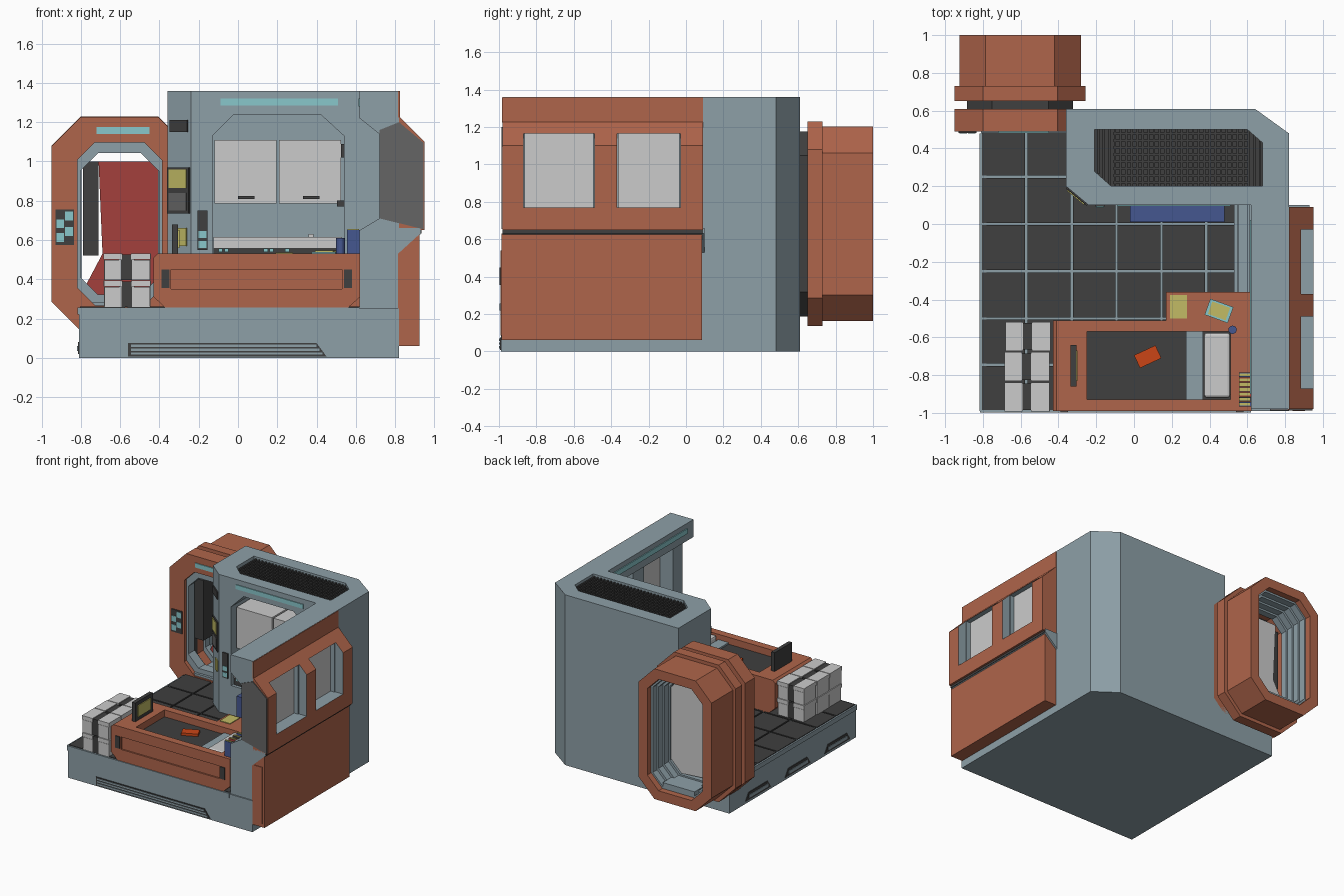
import bpy, bmesh, math, random
from mathutils import Matrix, Vector

random.seed(4)
if "Cube" in bpy.data.objects:
    bpy.data.objects.remove(bpy.data.objects["Cube"])


def material(name, r, g, b):
    m = bpy.data.materials.new(name)
    m.use_nodes = True
    m.diffuse_color = (r, g, b, 1)
    m.node_tree.nodes["Principled BSDF"].inputs["Base Color"].default_value = (r, g, b, 1)
    return m


STEEL = material("blue grey", .27, .35, .39)
RUST = material("rust orange", .43, .13, .07)
DARK = material("charcoal", .05, .05, .05)
LIGHT = material("light grey", .6, .6, .6)
CYAN = material("cyan light", .25, .57, .6)
YELLOW = material("yellow", .54, .5, .13)
RED = material("red", .37, .05, .045)
BLUE = material("blue", .06, .095, .28)
FLAME = material("orange red", .6, .06, .008)
GREY = material("mid grey", .13, .13, .13)


def finish(name, mat, bm):
    bmesh.ops.recalc_face_normals(bm, faces=bm.faces)
    me = bpy.data.meshes.new(name)
    bm.to_mesh(me)
    bm.free()
    me.materials.append(mat)
    ob = bpy.data.objects.new(name, me)
    bpy.context.scene.collection.objects.link(ob)
    return ob


def place(p, axis, t):
    return {"x": (t, p[0], p[1]), "y": (p[0], t, p[1]), "z": (p[0], p[1], t)}[axis]


def prism(name, mat, pts, axis, a, b):
    bm = bmesh.new()
    ends = [[bm.verts.new(place(p, axis, t)) for p in pts] for t in (a, b)]
    for e in ends:
        bm.faces.new(e)
    for i in range(len(pts)):
        j = (i + 1) % len(pts)
        bm.faces.new((ends[0][i], ends[0][j], ends[1][j], ends[1][i]))
    return finish(name, mat, bm)


def box(name, mat, x, y, z, turn=0):
    mid = Vector(((x[0] + x[1]) / 2, (y[0] + y[1]) / 2, (z[0] + z[1]) / 2))
    size = (x[1] - x[0], y[1] - y[0], z[1] - z[0], 1)
    bm = bmesh.new()
    bmesh.ops.create_cube(bm, size=1, matrix=Matrix.Translation(mid)
                          @ Matrix.Rotation(math.radians(turn), 4, "Z") @ Matrix.Diagonal(size))
    return finish(name, mat, bm)


def octagon(cx, cz, w, h, c):
    return [(cx + sx * (w - (c if k else 0)), cz + sz * (h - (0 if k else c)))
            for sx, sz, order in ((1, 1, (0, 1)), (-1, 1, (1, 0)), (-1, -1, (0, 1)), (1, -1, (1, 0)))
            for k in order]


def ring(name, mat, y0, y1, outer, inner):
    bm = bmesh.new()
    loops = [[bm.verts.new((p[0], y, p[1])) for p in octagon(-.603, .682, *o)]
             for o, y in ((outer, y0), (outer, y1), (inner, y1), (inner, y0))]
    for k in range(4):
        a, b = loops[k], loops[(k + 1) % 4]
        for i in range(8):
            j = (i + 1) % 8
            bm.faces.new((a[i], a[j], b[j], b[i]))
    return finish(name, mat, bm)


def cut(ob, cutter, mat):
    # The cut faces take the second material slot
    if len(ob.data.materials) < 2:
        ob.data.materials.append(mat)
    cutter.data.materials.clear()
    cutter.data.materials.append(ob.data.materials[0])
    cutter.data.materials.append(mat)
    for p in cutter.data.polygons:
        p.material_index = 1
    cutter.hide_render = True
    mod = ob.modifiers.new("opening", "BOOLEAN")
    mod.operation, mod.solver, mod.object = "DIFFERENCE", "EXACT", cutter
    bpy.context.view_layer.objects.active = ob
    bpy.ops.object.modifier_apply(modifier=mod.name)
    bpy.data.objects.remove(cutter)


# Base, rim and tiled floor
prism("base", STEEL, [(-.81, -.99), (.82, -.99), (.82, .48), (.64, .61), (-.81, .61)], "z", 0, .25)
box("base_rim", STEEL, (-.815, .62), (-.997, -.95), (.22, .257))
box("base_side_rim", STEEL, (-.817, -.78), (-.99, .48), (.22, .257))
edges_x = [-.81, -.57, -.33, -.093, .145, .383, .62]
edges_y = [-.99, -.745, -.5, -.25, 0, .25, .49]
for x0, x1 in zip(edges_x, edges_x[1:]):
    for y0, y1 in zip(edges_y, edges_y[1:]):
        box("floor_tile", DARK, (x0 + .006, x1 - .006), (y0 + .006, y1 - .006), (.245, .262))
prism("base_vent", DARK, [(-.56, .008), (.45, .008), (.4, .075), (-.56, .075)], "y", -.995, -.985)
for k in range(3):
    box("base_vent_slat", STEEL, (-.545, .43 - k * .015), (-.999, -.99), (.016 + k * .02, .028 + k * .02))
for y in (-.75, -.25, .25):
    prism("side_vent", DARK, [(y - .16, .02), (y + .16, .02), (y + .12, .08), (y - .12, .08)], "x", -.815, -.805)
    box("side_vent_slat", STEEL, (-.819, -.81), (y - .12, y + .12), (.035, .06))

# Back wall with cabinet niche and roof grille
wall = prism("back_wall", STEEL, [(-.36, .61), (.64, .61), (.82, .48), (.82, .1), (-.24, .1), (-.36, .2)], "z", .25, 1.36)
niche = [(-.13, .5), (.54, .5), (.54, 1.13), (.42, 1.24), (-.02, 1.24), (-.13, 1.13)]
cut(wall, prism("niche_cutter", STEEL, niche, "y", .05, .4), STEEL)
grille = [(-.12, .2), (.68, .2), (.68, .43), (.6, .5), (-.21, .5), (-.21, .28)]
cut(wall, prism("grille_cutter", STEEL, grille, "z", 1.31, 1.4), STEEL)
prism("grille_bed", DARK, grille, "z", 1.305, 1.315)
for k in range(30):
    x = -.195 + k * .0295
    box("grille_bar", DARK, (x, x + .012), (max(.2, .28 - (x + .21)), min(.5, .5 - (x - .6))), (1.31, 1.345))
for k in range(8):
    box("grille_cross_bar", DARK, (-.11, .6), (.215 + k * .037, .225 + k * .037), (1.31, 1.34))
for x in (-.12, .21):
    box("cabinet_door", LIGHT, (x, x + .315), (.15, .39), (.785, 1.11))
for x in (0, .33):
    box("cabinet_handle", DARK, (x, x + .085), (.14, .152), (.81, .825))
box("counter", LIGHT, (-.125, .53), (.12, .39), (.56, .615))
box("counter_front", DARK, (-.125, .535), (.125, .39), (.5, .56))
for x in (-.1, -.07, .13, .16, .24):
    box("counter_light", CYAN, (x, x + .022), (.117, .126), (.54, .556))
box("tap", LIGHT, (.36, .385), (.13, .15), (.6, .63))
box("niche_fitting", DARK, (.525, .54), (.11, .16), (1.02, 1.09))
box("niche_hinge", DARK, (.505, .54), (.11, .14), (.77, .8))
box("bench", BLUE, (-.02, .48), (.01, .1), (.26, .48))
box("wall_light", CYAN, (-.09, .51), (.094, .102), (1.285, 1.32))
box("switch_panel", DARK, (-.205, -.155), (.092, .102), (.55, .75))
for z in (.56, .61):
    box("switch_light", CYAN, (-.2, -.16), (.088, .094), (z, z + .035))


# Fittings on the angled wall corner
def corner_plate(name, mat, x0, x1, z0, z1, depth):
    x = (x0 + x1) / 2
    y = .1 - (x + .24) * .1 / .12
    half = (x1 - x0) * .65
    box(name, mat, (x - half, x + half), (y - depth, y + depth), (z0, z1), -39.8)


corner_plate("corner_console", DARK, -.355, -.245, .735, .97, .01)
corner_plate("console_screen", YELLOW, -.345, -.255, .865, .96, .015)
corner_plate("console_keys", GREY, -.345, -.255, .75, .84, .014)
corner_plate("corner_vent", DARK, -.345, -.255, 1.15, 1.21, .008)
corner_plate("corner_sign", YELLOW, -.3, -.26, .57, .66, .008)

# Side wall, window bay and lower hull panel
Y0, Y1 = -.98, .1
side = prism("side_wall", STEEL, [(.62, .25), (.82, .25), (.82, .53), (.93, .63), (.93, .66), (.82, .66), (.82, 1.36),
             (.62, 1.36), (.62, 1.22), (.72, 1.14), (.72, .71), (.62, .65)], "y", Y0, Y1)
bay = prism("window_bay", RUST, [(.82, .65), (.95, .65), (.95, 1.1), (.82, 1.23)], "y", Y0, Y1 - .01)
for y0, y1 in ((-.87, -.49), (-.37, -.03)):
    for part in (side, bay):
        cut(part, box("window_cutter", STEEL, (.68, 1), (y0, y1), (.77, 1.165)), STEEL)
    box("window_glass", LIGHT, (.835, .845), (y0, y1), (.77, 1.165))
    for y in (y0, y1):
        box("window_jamb", STEEL, (.72, .88), (y - .008, y + .008), (.77, 1.165))
prism("bay_end", GREY, [(.72, .71), (.945, .655), (.945, 1.095), (.82, 1.2), (.72, 1.16)], "y", -.987, -.978)
box("upper_hull_panel", RUST, (.815, .824), (Y0 - .004, .09), (1.225, 1.358))
box("hull_groove", DARK, (.92, .934), (Y0, .09), (.632, .65))
prism("lower_hull_panel", RUST, [(.815, .06), (.925, .06), (.925, .63), (.815, .53)], "y", -.986, .085)
box("hull_panel_inset", RUST, (.84, .905), (-.991, -.98), (.085, .54))
box("side_wall_light", CYAN, (.613, .622), (-.9, .02), (1.28, 1.32))
box("side_shelf", STEEL, (.53, .63), (-.36, .1), (.26, .48))
for x in (.545, .6):
    box("side_shelf_rail", STEEL, (x, x + .012), (-.36, .1), (.47, .49))

# Docking corridor
door = (.215, .415, .09)
ring("door_frame", RUST, .49, .61, (.347, .545, .15), door)
ring("door_seal", STEEL, .52, .6, (.23, .43, .09), (.2, .36, .09))
ring("corridor_gasket", DARK, .6, .66, (.28, .495, .13), door)
ring("corridor_flange", RUST, .65, .73, (.347, .547, .15), door)
ring("corridor_tube", RUST, .72, 1, (.322, .52, .14), (.245, .445, .1))
for k in range(4):
    ring("corridor_step", STEEL, .73 + k * .055, .785 + k * .055, (.25, .45, .1),
         (.195 + k * .012, .385 + k * .015, .09))
box("corridor_floor", STEEL, (-.74, -.46), (.5, .95), (.25, .285))
curtain = [(-.71, 1), (-.44, 1), (-.38, .93), (-.38, .42), (-.5, .3), (-.78, .32), (-.78, .36), (-.69, .53)]
prism("corridor_curtain", RED, curtain, "y", .76, .765)
prism("curtain_back", LIGHT, curtain, "y", .766, .77)
box("corridor_locker", DARK, (-.79, -.71), (.58, .7), (.52, 1))
box("door_light", CYAN, (-.72, -.45), (.483, .492), (1.14, 1.175))
box("door_panel", DARK, (-.93, -.835), (.483, .492), (.575, .755))
for x, z in ((-.88, .7), (-.925, .66), (-.925, .59), (-.88, .62)):
    box("door_panel_light", CYAN, (x, x + .04), (.479, .485), (z, z + .045))

# Bunk with drawer front, bedding and side table
bed = prism("bunk", RUST, [(-.37, .255), (.56, .255), (.622, .31), (.622, .53), (-.41, .53), (-.43, .51), (-.43, .31)],
            "y", -.99, -.51)
cut(bed, box("mattress_cutter", RUST, (-.25, .51), (-.93, -.57), (.45, .6)), RUST)
cut(bed, box("drawer_cutter", RUST, (-.34, .53), (-1.1, -.978), (.35, .45)), RUST)
for x in (-.39, .54):
    box("drawer_handle", DARK, (x, x + .04), (-.997, -.985), (.355, .45))
box("mattress", DARK, (-.25, .51), (-.93, -.57), (.44, .475))
box("blanket", STEEL, (.275, .365), (-.93, -.57), (.47, .488))
pillow = box("pillow", LIGHT, (.37, .51), (-.92, -.575), (.47, .525))
bev = pillow.modifiers.new("soft_edge", "BEVEL")
bev.width, bev.segments = .015, 2
box("handbook", FLAME, (.01, .135), (-.74, -.665), (.475, .495), 25)
box("tablet_stand", DARK, (-.335, -.305), (-.86, -.64), (.53, .68))
box("tablet_screen", YELLOW, (-.306, -.298), (-.83, -.67), (.56, .65))
box("side_table", RUST, (.17, .622), (-.515, -.36), (.26, .53))
box("table_pad", YELLOW, (.19, .28), (-.5, -.375), (.525, .536))
box("notebook", CYAN, (.385, .515), (-.505, -.415), (.528, .54), -20)
box("notebook_page", YELLOW, (.4, .5), (-.495, -.425), (.538, .546), -20)
bm = bmesh.new()
bmesh.ops.create_cone(bm, cap_ends=True, segments=16, radius1=.022, radius2=.022, depth=.08,
                      matrix=Matrix.Translation((.522, -.56, .57)))
finish("mug", BLUE, bm)
for k in range(7):
    y = -.965 + k * .026
    box("book_cover", (BLUE, DARK, RED)[k % 3], (.555, .62), (y, y + .022), (.53, .65 - k % 2 * .015))
    box("book_pages", YELLOW, (.557, .615), (y + .004, y + .018), (.54, .655 - k % 2 * .015))

# Stacked supply crates
for z, rows in ((.26, (-.915, -.755, -.595)), (.397, (-.915, -.755, -.595))):
    for y in rows:
        dx = random.uniform(-.008, .008)
        for x0, x1 in ((-.675, -.59), (-.535, -.445)):
            box("crate", LIGHT, (x0 + dx, x1 + dx), (y - .074, y + .074), (z, z + .1))
            box("crate_lid", LIGHT, (x0 - .004 + dx, x1 + .004 + dx), (y - .077, y + .077), (z + .103, z + .134))
        box("crate_strap", DARK, (-.6 + dx, -.525 + dx), (y - .07, y + .07), (z, z + .128))
